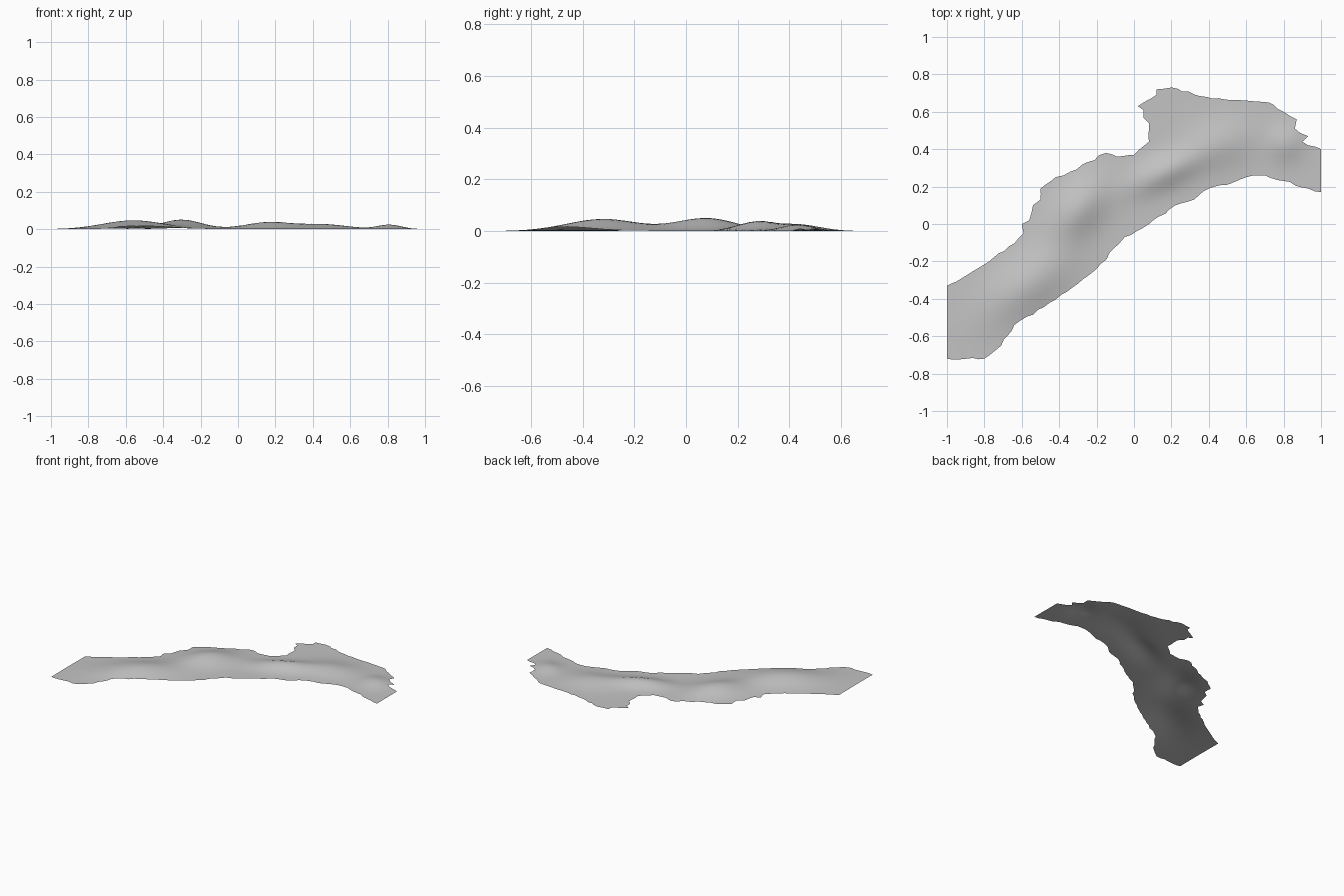
import bpy
import bmesh
import math
import random
from mathutils import Vector
from mathutils.geometry import delaunay_2d_cdt

default_cube = bpy.data.objects.get("Cube")
if default_cube:
    bpy.data.objects.remove(default_cube, do_unlink=True)

random.seed(4)
GRID_STEP = 0.03
EDGE_STEP = 0.035
ROUGHNESS = 0.006

# Upper bank of the strip, from the left end to the right end
upper_edge = [
    (-1, -.33), (-.92, -.29), (-.84, -.24), (-.67, -.12), (-.59, -.05),
    (-.6, 0), (-.56, .02), (-.54, .1), (-.5, .13), (-.5, .19), (-.42, .25),
    (-.34, .28), (-.25, .33), (-.15, .38), (-.09, .36), (0, .37),
    (.08, .44), (.08, .54), (.05, .57), (.05, .61), (.02, .63), (.12, .69),
    (.12, .72), (.2, .73), (.42, .67), (.6, .66), (.72, .65), (.8, .6),
    (.87, .56), (.86, .51), (.93, .47), (.9, .44), (1, .4),
]

# Lower bank of the strip, from the left end to the right end
lower_edge = [
    (-1, -.72), (-.8, -.72), (-.71, -.65), (-.64, -.54), (-.45, -.42),
    (-.33, -.34), (-.2, -.24), (-.05, -.07), (.08, 0), (.22, .1),
    (.32, .13), (.4, .19), (.5, .21), (.6, .25), (.7, .26), (.8, .23), (1, .17),
]

# Hills: centre x, centre y, direction in degrees, length, width, height
hills = [
    (-.56, -.32, 38, .27, .14, .047),
    (-.3, .08, 50, .19, .12, .05),
    (.17, .28, 25, .2, .08, .038),
    (.46, .43, 15, .19, .12, .025),
    (.81, .43, 10, .09, .09, .024),
]


def ground_height(x, y):
    """Sum of the soft elongated hills at one place."""
    total = 0
    for cx, cy, degrees, length, width, height in hills:
        angle = math.radians(degrees)
        along = (x - cx) * math.cos(angle) + (y - cy) * math.sin(angle)
        across = (y - cy) * math.cos(angle) - (x - cx) * math.sin(angle)
        total += height * math.exp(-((along / length) ** 2 + (across / width) ** 2))
    return total


def ragged_outline(corners):
    """Split the outline into short pieces and roughen it, except at the straight ends."""
    points = []
    for start, end in zip(corners, corners[1:] + corners[:1]):
        a, b = Vector(start), Vector(end)
        pieces = max(1, round((b - a).length / EDGE_STEP))
        straight_end = abs(a.x) == 1 and a.x == b.x
        for i in range(pieces):
            point = a.lerp(b, i / pieces)
            if i and not straight_end:
                point += Vector((random.uniform(-ROUGHNESS, ROUGHNESS),
                                 random.uniform(-ROUGHNESS, ROUGHNESS)))
            points.append(point)
    return points


def make_material(name, value):
    material = bpy.data.materials.new(name)
    material.use_nodes = True
    colour = (value, value, value, 1)
    material.diffuse_color = colour
    shader = next(n for n in material.node_tree.nodes if n.type == "BSDF_PRINCIPLED")
    shader.inputs["Base Color"].default_value = colour
    shader.inputs["Roughness"].default_value = 0.8
    return material


# Outline loop, then inner points on a staggered grid
outline = ragged_outline(lower_edge + upper_edge[::-1])
count = len(outline)
edges = [(i, (i + 1) % count) for i in range(count)]
points = list(outline)
rows = int(2 / GRID_STEP)
for row in range(rows):
    for column in range(rows):
        x = -1 + (column + 0.5 + 0.5 * (row % 2)) * GRID_STEP
        y = -1 + (row + 0.5) * GRID_STEP
        points.append(Vector((x, y)))

# Triangulate only the area inside the outline
flat_points, _, triangles, *_ = delaunay_2d_cdt(points, edges, [], 1, 0.00001)

# Raise the sheet into hills and rest it on the ground
bm = bmesh.new()
verts = [bm.verts.new((p.x, p.y, ground_height(p.x, p.y))) for p in flat_points]
for triangle in triangles:
    bm.faces.new([verts[i] for i in triangle])
bmesh.ops.delete(bm, geom=[v for v in bm.verts if not v.link_faces], context="VERTS")
lowest = min(v.co.z for v in bm.verts)
for vert in bm.verts:
    vert.co.z -= lowest
bm.normal_update()
for face in bm.faces:
    if face.normal.z < 0:
        face.normal_flip()
    face.smooth = True

mesh = bpy.data.meshes.new("terrain_strip")
bm.to_mesh(mesh)
bm.free()
mesh.materials.append(make_material("plain grey", 0.55))
terrain = bpy.data.objects.new("terrain_strip", mesh)
bpy.context.collection.objects.link(terrain)
